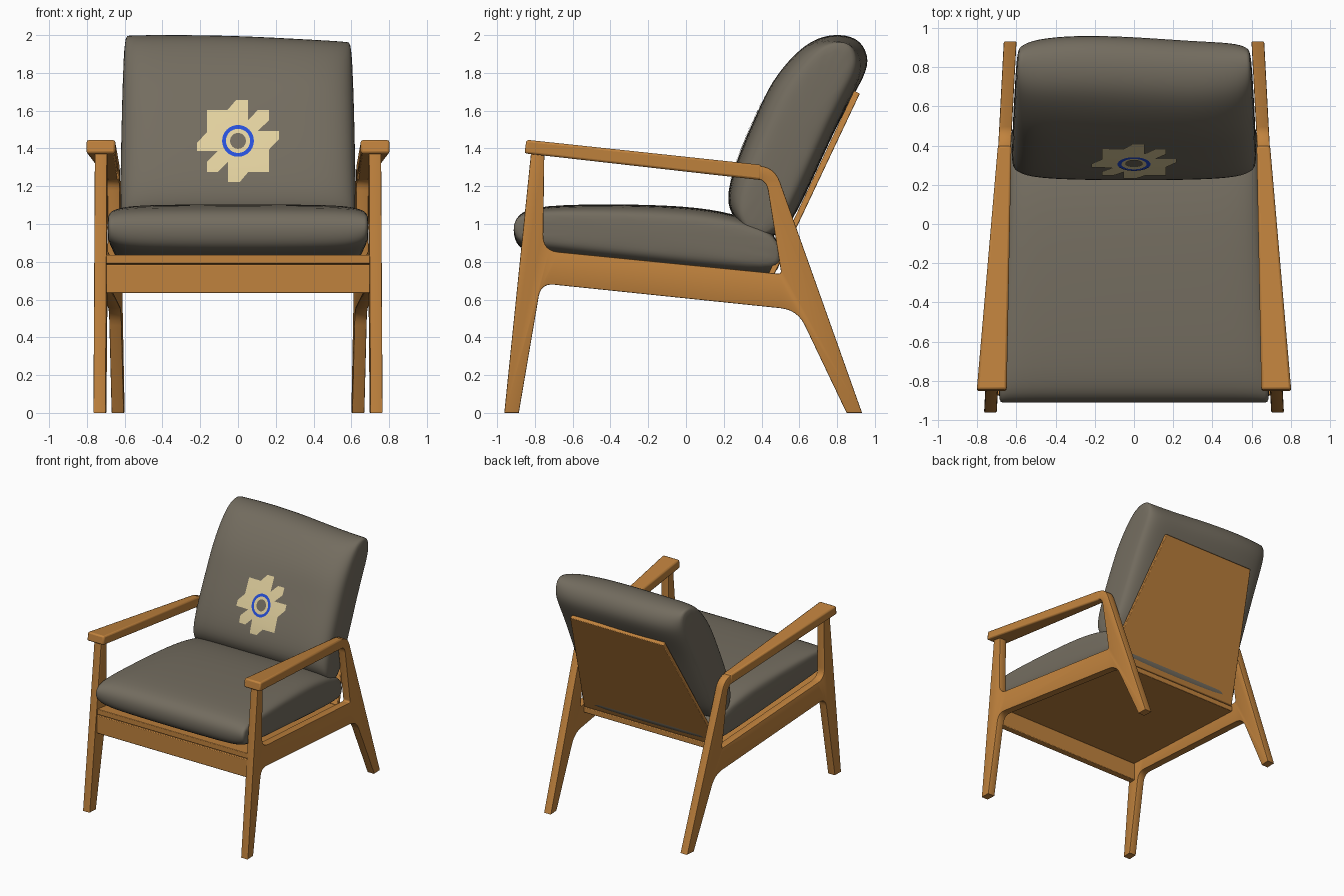
import bpy, bmesh, math
from mathutils import Vector
from mathutils.bvhtree import BVHTree

cube = bpy.data.objects.get("Cube")
if cube:
    bpy.data.objects.remove(cube, do_unlink=True)


def material(name, rgb):
    m = bpy.data.materials.new(name)
    m.use_nodes = True
    m.diffuse_color = (*rgb, 1)
    m.node_tree.nodes["Principled BSDF"].inputs["Base Color"].default_value = (*rgb, 1)
    return m


wood = material("warm wood", (0.53, 0.225, 0.047))
fabric = material("grey fabric", (0.172, 0.151, 0.115))
cream = material("cream print", (0.76, 0.635, 0.345))
blue = material("blue print", (0.02, 0.08, 0.70))


def add_object(name, bm, mat, angle=35):
    bmesh.ops.recalc_face_normals(bm, faces=bm.faces)
    mesh = bpy.data.meshes.new(name)
    bm.to_mesh(mesh)
    bm.free()
    mesh.materials.append(mat)
    ob = bpy.data.objects.new(name, mesh)
    bpy.context.collection.objects.link(ob)
    bpy.ops.object.select_all(action='DESELECT')
    ob.select_set(True)
    bpy.context.view_layer.objects.active = ob
    bpy.ops.object.shade_smooth_by_angle(angle=math.radians(angle))
    return ob


def soften(ob, width):
    mod = ob.modifiers.new("soft edges", 'BEVEL')
    mod.width, mod.segments = width, 2


def mirror(ob):
    ob.modifiers.new("other side", 'MIRROR')


def rounded(corners, steps=6):
    """Outline from (u, v, cut) corners, each cut back and rounded."""
    out = []
    for i, (u, v, cut) in enumerate(corners):
        p = Vector((u, v))
        if not cut:
            out.append(p)
            continue
        a = p + (Vector(corners[i - 1][:2]) - p).normalized() * cut
        b = p + (Vector(corners[(i + 1) % len(corners)][:2]) - p).normalized() * cut
        for k in range(steps + 1):
            t = k / steps
            out.append(a * (1 - t) ** 2 + p * 2 * t * (1 - t) + b * t * t)
    return out


def filled(loops, depth=0.0, bevel=0.0):
    """Filled outline with holes, as a bmesh in the local xy plane."""
    cu = bpy.data.curves.new("outline", 'CURVE')
    cu.dimensions, cu.fill_mode = '2D', 'BOTH'
    cu.extrude, cu.bevel_depth, cu.offset = depth, bevel, -bevel
    cu.bevel_resolution = 1
    for loop in loops:
        sp = cu.splines.new('POLY')
        sp.points.add(len(loop) - 1)
        for pt, p in zip(sp.points, loop):
            pt.co = (p[0], p[1], 0, 1)
        sp.use_cyclic_u = True
    ob = bpy.data.objects.new("outline", cu)
    bpy.context.collection.objects.link(ob)
    mesh = ob.evaluated_get(bpy.context.evaluated_depsgraph_get()).to_mesh()
    bm = bmesh.new()
    bm.from_mesh(mesh)
    bpy.data.objects.remove(ob, do_unlink=True)
    bmesh.ops.remove_doubles(bm, verts=bm.verts, dist=0.0002)
    return bm


def prism(name, profile, lo, hi, bevel):
    """Side profile stretched between two x limits that depend on y and z."""
    bm = bmesh.new()
    a = [bm.verts.new((lo(y, z), y, z)) for y, z in profile]
    b = [bm.verts.new((hi(y, z), y, z)) for y, z in profile]
    bm.faces.new(a)
    bm.faces.new(b[::-1])
    for i in range(len(a)):
        bm.faces.new((a[i - 1], a[i], b[i], b[i - 1]))
    ob = add_object(name, bm, wood)
    soften(ob, bevel)
    return ob


# Side frames: legs, rail and arm support in one panel, closer together at the back
def inner(y):
    return 0.70 - 0.0532 * (y + 0.95)


THICK = 0.065
outline = [(-.962, 0, 0), (-.885, 0, 0), (-.768, .686, .07), (.59, .545, .09),
           (.85, 0, 0), (.932, 0, 0), (.47, 1.30, .08), (-.815, 1.43, 0)]
window = [(-.75, 1.37, 0), (-.757, .86, .08), (.505, .735, .02), (.425, 1.236, .06)]
bm = filled([rounded(outline), rounded(window)], THICK / 2 - 0.005, 0.005)
for v in bm.verts:
    y, z, w = v.co
    v.co = (inner(y) + THICK / 2 + w, y, z)
mirror(add_object("side_frames", bm, wood))

# Armrests: wide at the front, tapering into the frame
BACK = 0.40


def taper(y):
    return (BACK - y) / (BACK + 0.85)


arm = prism("armrests", [(-.855, 1.374), (-.845, 1.446), (BACK, 1.313), (BACK, 1.232)],
            lambda y, z: .626 + .024 * taper(y), lambda y, z: .695 + .108 * taper(y), .012)
mirror(arm)

# Front rail, seat board and back board
prism("front_rail", [(-.875, .635), (-.875, .785), (-.82, .785), (-.82, .635)],
      lambda y, z: -inner(y) - .005, lambda y, z: inner(y) + .005, .005)
prism("seat_board", [(-.87, .79), (-.87, .836), (.46, .715), (.46, .67)],
      lambda y, z: -inner(y) - .003, lambda y, z: inner(y) + .003, .005)


def board_half(y, z):
    return 0.62 - 0.19 * (z - 0.73) / 0.97


prism("back_board", [(.462, .72), (.92, 1.69), (.89, 1.705), (.429, .72)],
      lambda y, z: -board_half(y, z), board_half, .005)


# Cushions: side profile lofted across, pinched towards the sides
def cushion(name, profile, centre, normal, half, thin, sag):
    bm = bmesh.new()
    c, n = Vector(centre), Vector(normal).normalized()
    steps = [1, .97, .85, .5]
    stations = [(-t, s) for t, s in zip(steps, thin)] + [(0, 1)]
    stations += [(t, s) for t, s in zip(steps[::-1], thin[::-1])]
    rings = []
    for t, s in stations:
        ring = []
        for q in profile:
            p = c + (Vector(q) - c) * 1.015
            p -= n * (p - c).dot(n) * (1 - s)
            x = t * half(p.x)
            dy, dz = sag(x, p.y)
            ring.append(bm.verts.new((x, p.x + dy, p.y + dz)))
        rings.append(ring)
    for a, b in zip(rings, rings[1:]):
        for i in range(len(a)):
            bm.faces.new((a[i - 1], a[i], b[i], b[i - 1]))
    bm.faces.new(rings[0])
    bm.faces.new(rings[-1][::-1])
    ob = add_object(name, bm, fabric, 180)
    mod = ob.modifiers.new("smooth", 'SUBSURF')
    mod.levels = mod.render_levels = 2
    return ob


def back_sag(x, z):
    """Uneven top edge, fuller on the right side."""
    k = min(1, max(0, (z - 1.6) / 0.25))
    return k * .018 * math.cos(5 * (x + .25)), -k * .03 * max(0, x + .1) / .6


cushion("seat_cushion",
        [(-.91, .97), (-.885, 1.05), (-.78, 1.10), (-.3, 1.105), (.07, 1.09), (.3, 1.04),
         (.45, .97), (.49, .87), (.49, .75), (.40, .715), (-.2, .78), (-.78, .84), (-.885, .87)],
        (-.2, .95), (.09, 1), lambda y: .70 - .048 * (y + .9), [.5, .76, .95, .985],
        lambda x, z: (0, 0))
back = cushion("back_cushion",
               [(.80, 2.0), (.68, 1.985), (.58, 1.91), (.455, 1.76), (.375, 1.58), (.295, 1.4),
                (.225, 1.2), (.225, 1.08), (.305, .98), (.42, .92), (.53, .97), (.605, 1.1),
                (.71, 1.33), (.82, 1.57), (.92, 1.75), (.96, 1.86), (.91, 1.97)],
               (.59, 1.45), (.91, -.41), lambda y: .645 - .05 * y, [.48, .72, .92, .985],
               back_sag)

# Printed motif laid over the front of the back cushion
depsgraph = bpy.context.evaluated_depsgraph_get()
tree = BVHTree.FromObject(back, depsgraph)


def circle(r, n=40):
    return [(r * math.cos(k * math.tau / n), r * math.sin(k * math.tau / n)) for k in range(n)]


def printed(name, loops, mat, lift):
    bm = filled(loops)
    for k in range(-7, 8):
        for axis in ((1, 0, 0), (0, 1, 0)):
            bmesh.ops.bisect_plane(bm, geom=bm.verts[:] + bm.edges[:] + bm.faces[:],
                                   plane_co=Vector(axis) * k * .03, plane_no=axis)
    for v in bm.verts:
        x, z = v.co.x, v.co.y + 1.44
        hit = tree.ray_cast(Vector((x, -2, z)), Vector((0, 1, 0)))[0]
        v.co = (x, hit.y - lift, z)
    ob = add_object(name, bm, mat)
    if sum(p.normal.y for p in ob.data.polygons) > 0:
        ob.data.flip_normals()


half_star = [(.053, .217), (.053, .11), (.106, .164), (.164, .164), (.164, .11), (.106, .053),
             (.217, .053), (.217, .01), (.164, -.046), (.164, -.164), (.055, -.164), (.01, -.217)]
star = half_star + [(-u, -v) for u, v in half_star]
printed("cream_motif", [star, circle(.042)], cream, .004)
printed("blue_ring", [circle(.084), circle(.064)], blue, .007)
